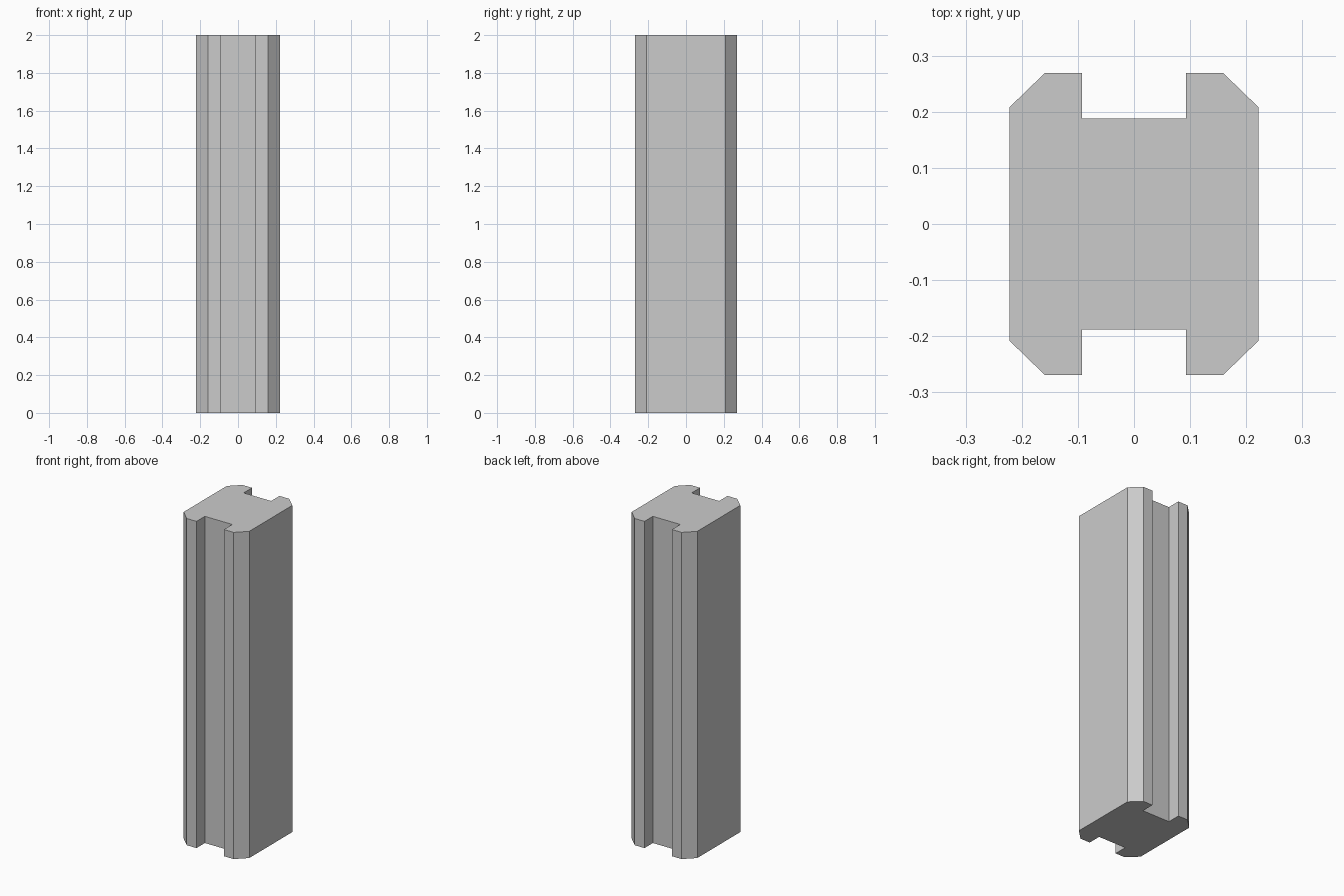
import bpy
import bmesh

if "Cube" in bpy.data.objects:
    bpy.data.objects.remove(bpy.data.objects["Cube"])

HEIGHT = 2.0

# Flat grey material
grey = bpy.data.materials.new("plain grey")
grey.diffuse_color = (0.6, 0.6, 0.6, 1.0)
grey.use_nodes = True
grey.node_tree.nodes["Principled BSDF"].inputs["Base Color"].default_value = grey.diffuse_color

# One quarter of the section: groove floor, groove wall, flange, chamfer
quarter = [(0.093, 0.188), (0.093, 0.269), (0.159, 0.269), (0.222, 0.208)]

# Mirror the quarter to get the closed outline, counter-clockwise
right = [(x, -y) for x, y in quarter] + [(x, y) for x, y in reversed(quarter)]
outline = right + [(-x, -y) for x, y in right]

# Extrude the section into a grooved post
bm = bmesh.new()
base = bm.faces.new([bm.verts.new((x, y, 0)) for x, y in outline])
result = bmesh.ops.extrude_face_region(bm, geom=[base], use_keep_orig=True)
top_verts = [v for v in result["geom"] if isinstance(v, bmesh.types.BMVert)]
bmesh.ops.translate(bm, verts=top_verts, vec=(0, 0, HEIGHT))
bmesh.ops.recalc_face_normals(bm, faces=bm.faces)

mesh = bpy.data.meshes.new("grooved_post")
bm.to_mesh(mesh)
bm.free()
mesh.materials.append(grey)
post = bpy.data.objects.new("grooved_post", mesh)
bpy.context.collection.objects.link(post)
